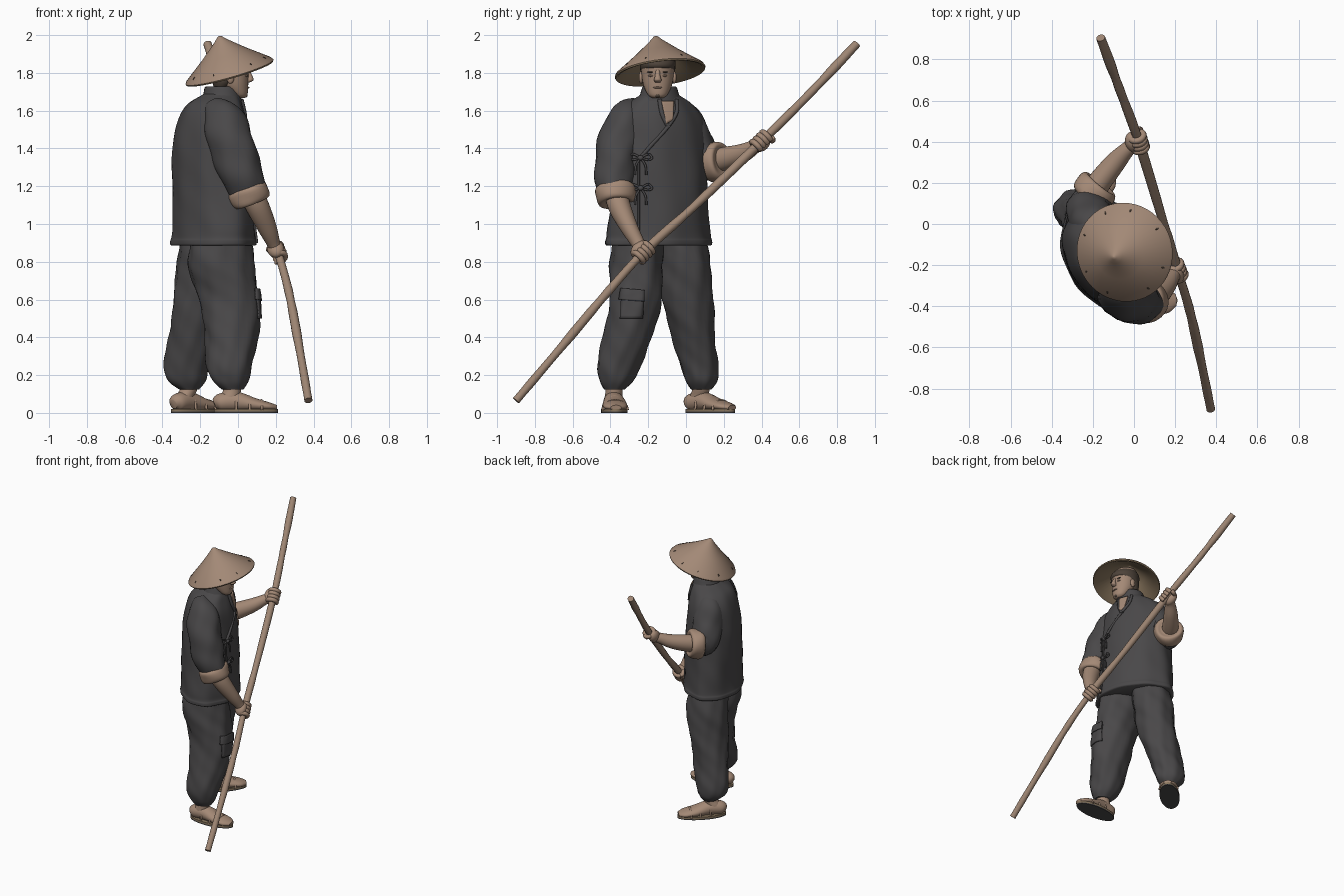
import bpy, bmesh, math, random
from math import sin, cos, pi, radians
from mathutils import Vector, Matrix
from mathutils.bvhtree import BVHTree

random.seed(4)
if "Cube" in bpy.data.objects:
    bpy.data.objects.remove(bpy.data.objects["Cube"])


def material(name, r, g, b):
    m = bpy.data.materials.new(name)
    m.use_nodes = True
    m.diffuse_color = (r, g, b, 1)
    bsdf = m.node_tree.nodes["Principled BSDF"]
    bsdf.inputs["Base Color"].default_value = (r, g, b, 1)
    bsdf.inputs["Roughness"].default_value = 0.8
    return m


SKIN = material("skin", .37, .25, .18)
STRAW = material("straw", .365, .25, .182)
LINING = material("dark straw lining", .25, .18, .11)
WOOD = material("wood", .34, .235, .17)
CLOTH = material("charcoal cloth", .067, .064, .066)
HAIR = material("brown hair", .075, .056, .042)


def finish(name, verts, faces, mat, angle=50):
    me = bpy.data.meshes.new(name)
    me.from_pydata([tuple(v) for v in verts], [], faces)
    bm = bmesh.new()
    bm.from_mesh(me)
    bmesh.ops.recalc_face_normals(bm, faces=bm.faces)
    bm.to_mesh(me)
    bm.free()
    me.materials.append(mat)
    ob = bpy.data.objects.new(name, me)
    bpy.context.collection.objects.link(ob)
    bpy.ops.object.select_all(action="DESELECT")
    ob.select_set(True)
    bpy.context.view_layer.objects.active = ob
    bpy.ops.object.shade_smooth_by_angle(angle=radians(angle))
    return ob


def spline(keys, steps):
    """Smooth interpolation through tuples of any length."""
    out = []
    for i in range(len(keys) - 1):
        p = [keys[max(0, min(len(keys) - 1, i + k))] for k in (-1, 0, 1, 2)]
        for j in range(steps):
            t = j / steps
            out.append([b + .5 * t * (c - a + t * (2*a - 5*b + 4*c - d + t * (3*(b - c) + d - a)))
                        for a, b, c, d in zip(*p)])
    return out + [list(keys[-1])]


def sweep(name, keys, mat, level=False, yaw=0, steps=6, sides=28, fold=None):
    """Skin elliptical rings (x, y, z, a, b): level rings, or rings across the path."""
    rings = spline(keys, steps)
    pts = [Vector(r[:3]) for r in rings]
    d = pts[-1] - pts[0]
    ref = Vector((0, 0, 1)) if abs(d.z) < .7 * d.length else Vector((0, 1, 0))
    verts, faces, n = [], [], len(rings)
    for i, r in enumerate(rings):
        if level:
            u, v = Vector((cos(yaw), sin(yaw), 0)), Vector((-sin(yaw), cos(yaw), 0))
        else:
            t = (pts[min(i + 1, n - 1)] - pts[max(i - 1, 0)]).normalized()
            u = t.cross(ref).normalized()
            v = u.cross(t)
        for k in range(sides):
            q = 2 * pi * k / sides
            f = 1 + (fold(q, r[2]) if fold else 0)
            verts.append(pts[i] + f * (max(r[3], .001) * cos(q) * u + max(r[4], .001) * sin(q) * v))
    for i in range(n - 1):
        a, b = i * sides, (i + 1) * sides
        faces += [(a + k, a + (k + 1) % sides, b + (k + 1) % sides, b + k) for k in range(sides)]
    faces += [tuple(range(sides)), tuple(range((n - 1) * sides, n * sides))]
    return finish(name, verts, faces, mat)


def tube(name, pts, r, mat, **kw):
    return sweep(name, [(*p, r, r) for p in pts], mat, sides=10, **kw)


def blob(name, loc, size, mat, rot=None):
    bm = bmesh.new()
    bmesh.ops.create_uvsphere(bm, u_segments=20, v_segments=12, radius=1)
    m = Matrix.Translation(loc) @ (rot or Matrix()) @ Matrix.Diagonal((*size, 1))
    verts = [m @ v.co for v in bm.verts]
    faces = [tuple(v.index for v in f.verts) for f in bm.faces]
    bm.free()
    return finish(name, verts, faces, mat)


def onto(ob, y, z, lift=0):
    """Point on the chest side of an object."""
    me = ob.data
    tree = BVHTree.FromPolygons([v.co for v in me.vertices], [p.vertices[:] for p in me.polygons])
    hit = tree.ray_cast(Vector((2, y, z)), Vector((-1, 0, 0)))[0]
    return (hit or Vector((0, y, z))) + Vector((lift, 0, 0))


def patch(name, ob, corners, mat, lift=.007, n=8):
    """Thin plate following an object's surface between four (y, z) corners."""
    a, b, c, d = [Vector(p) for p in corners]
    verts, faces = [], []
    for i in range(n + 1):
        for j in range(n + 1):
            p = a.lerp(b, i / n).lerp(d.lerp(c, i / n), j / n)
            verts.append(onto(ob, p.x, p.y, lift))
    for i in range(n):
        for j in range(n):
            k = i * (n + 1) + j
            faces.append((k, k + 1, k + n + 2, k + n + 1))
    plate = finish(name, verts, faces, mat)
    mod = plate.modifiers.new("thickness", "SOLIDIFY")
    mod.thickness, mod.offset = .008, 0


# Trousers
baggy = lambda q, z: .03 * sin(3 * q + 17 * z) + .025 * sin(8 * q - 12 * z) + .015 * sin(5 * q + 45 * z)
front_leg = sweep("front_trouser_leg", [
    (-.09, -.255, .94, .15, .13), (-.09, -.262, .78, .176, .14), (-.045, -.267, .6, .158, .138),
    (-.035, -.31, .4, .14, .128), (-.045, -.355, .25, .12, .115), (-.04, -.37, .17, .095, .09),
    (-.03, -.38, .125, .06, .055)], CLOTH, level=True, sides=40, fold=baggy)
sweep("rear_trouser_leg", [
    (-.17, -.03, .94, .13, .125), (-.18, -.005, .78, .147, .138), (-.2, .008, .6, .138, .136),
    (-.24, .04, .4, .127, .112), (-.272, .07, .25, .118, .1), (-.272, .08, .17, .1, .085),
    (-.26, .08, .125, .055, .055)], CLOTH, level=True, sides=40, fold=baggy)
patch("leg_pocket", front_leg, [(-.35, .5), (-.23, .5), (-.22, .63), (-.34, .64)], CLOTH)
patch("pocket_flap", front_leg, [(-.355, .6), (-.22, .59), (-.22, .65), (-.345, .66)], CLOTH, .014)

# Jacket with turned hem and collar
TURN = radians(115)
drape = lambda q, z: .012 * sin(9 * q + 4 * z) + .012 * sin(4 * q - 11 * z) + .006 * sin(6 * q + 30 * z)
jacket = sweep("jacket", [
    (-.13, -.147, .885, .282, .2), (-.13, -.147, .892, .292, .208), (-.13, -.147, .912, .292, .208),
    (-.13, -.147, .932, .286, .203), (-.13, -.147, 1.0, .281, .2), (-.135, -.14, 1.2, .263, .198),
    (-.14, -.14, 1.4, .257, .19), (-.135, -.14, 1.54, .247, .168), (-.125, -.14, 1.63, .185, .14),
    (-.095, -.14, 1.68, .11, .1), (-.085, -.14, 1.7, .085, .08)], CLOTH, level=True, yaw=TURN, sides=56, fold=drape)
sweep("collar", [(-.09, -.14, 1.65, .12, .108), (-.085, -.14, 1.69, .103, .097),
                 (-.085, -.14, 1.725, .09, .09), (-.08, -.14, 1.72, .075, .075),
                 (-.075, -.14, 1.68, .07, .07)], CLOTH, level=True, yaw=TURN, steps=3)
patch("open_neck", jacket, [(-.105, 1.53), (-.07, 1.55), (-.065, 1.65), (-.13, 1.65)], SKIN, .012)


def cord(name, yz, r, lift=.004):
    tube(name, [onto(jacket, y, z, lift) for y, z in yz], r, CLOTH)


cord("lapel_edge", [(-.05, 1.66), (-.05, 1.59), (-.1, 1.51), (-.19, 1.41), (-.25, 1.34)], .01)
cord("inner_lapel", [(-.14, 1.66), (-.125, 1.58), (-.09, 1.51)], .012)
cord("front_seam", [(-.25, 1.34), (-.25, 1.18), (-.25, 1.04), (-.25, .9)], .006)
for z in (1.35, 1.19):
    blob("tie_knot", onto(jacket, -.24, z, .012), (.014, .016, .014), CLOTH)
    for s in (-1, 1):
        cord("tie_loop", [(-.24, z), (-.24 + s * .04, z + .02), (-.24 + s * .06, z), (-.24 + s * .04, z - .01), (-.24, z)], .006, .012)
        cord("tie_end", [(-.24, z), (-.24 + s * .025, z - .04), (-.24 + s * .03, z - .09)], .006, .01)

# Sleeves and forearms
crease = lambda q, z: .035 * sin(2 * q + 34 * z) + .025 * sin(5 * q - 24 * z)
sweep("lowered_sleeve", [(-.13, -.25, 1.62, .06, .06), (-.08, -.31, 1.55, .11, .1), (-.035, -.358, 1.42, .12, .112),
                         (.015, -.378, 1.27, .115, .108), (.055, -.375, 1.17, .095, .09)], CLOTH, fold=crease)
sweep("raised_sleeve", [(-.16, -.05, 1.61, .06, .06), (-.195, -.005, 1.54, .1, .1), (-.212, .035, 1.43, .11, .105),
                        (-.215, .085, 1.345, .108, .105), (-.195, .145, 1.32, .09, .09)], CLOTH, fold=crease)
sweep("lowered_forearm", [(.05, -.375, 1.2, .06, .06), (.1, -.355, 1.1, .062, .06), (.155, -.3, .98, .05, .046),
                          (.187, -.255, .9, .036, .036), (.2, -.24, .87, .035, .035)], SKIN)
sweep("raised_forearm", [(-.24, .1, 1.33, .06, .06), (-.17, .2, 1.345, .058, .062), (-.09, .3, 1.375, .05, .05),
                         (-.03, .365, 1.41, .037, .037), (0, .39, 1.42, .035, .035)], SKIN)


# Rolled cuffs
def cuff(name, loc, axis):
    roll = sweep(name, [(0, 0, z, r, r) for z, r in ((-.04, .065), (-.05, .085), (-.03, .106), (.025, .104), (.047, .088), (.04, .06))],
                 SKIN, level=True, steps=4, fold=lambda q, z: .03 * sin(3 * q + 40 * z))
    roll.data.transform(Matrix.Translation(loc) @ Vector(axis).to_track_quat("Z", "Y").to_matrix().to_4x4())


cuff("lowered_cuff", (.06, -.372, 1.155), (.35, .1, -.9))
cuff("raised_cuff", (-.19, .158, 1.33), (.6, .75, .12))

# Staff, slightly bowed and knotty
staff_line = [(.373, -.9, .065), (.322, -.65, .36), (.268, -.41, .645), (.207, -.21, .865),
              (.13, .05, 1.1), (.02, .41, 1.447), (-.07, .655, 1.69), (-.162, .905, 1.955)]
knotty = []
for p in spline(staff_line, 5):
    r = .0225 + random.uniform(-.002, .0025)
    knotty.append((*p, r, r))
sweep("staff", knotty, WOOD, steps=3, sides=14)


# Hands gripping the staff
def hand(name, grip, back, axis):
    axis, grip = Vector(axis).normalized(), Vector(grip)
    out = (Vector(back) - grip)
    out = (out - out.dot(axis) * axis).normalized()
    side = axis.cross(out)
    m = Matrix((out, side, axis)).transposed().to_4x4()
    blob(name + "_palm", grip + out * .03, (.036, .045, .056), SKIN, m)
    for i in range(4):
        c = grip + axis * (.025 * i - .038)
        arc = [c + .033 * (cos(q) * out + sin(q) * side) for q in [-.4 + .5 * k for k in range(10)]]
        tube(name + "_finger", arc, .0155, SKIN, steps=2)
    tube(name + "_thumb", [grip + out * .04 + axis * .03, grip - side * .036 + axis * .045,
                           grip - side * .028 - out * .02 + axis * .05], .015, SKIN)


hand("lowered_hand", (.208, -.225, .85), (.175, -.27, .92), (-.3, .75, .75))
hand("raised_hand", (.022, .4, 1.437), (-.05, .35, 1.38), (-.28, .95, .9))

# Head
sweep("neck", [(-.085, -.14, 1.6, .07, .07), (-.06, -.145, 1.7, .058, .06), (-.05, -.15, 1.78, .06, .06)], SKIN, level=True)
sweep("head", [(.015, -.15, 1.668, .022, .03), (.005, -.15, 1.685, .045, .052), (-.02, -.15, 1.73, .074, .074),
               (-.032, -.15, 1.78, .088, .084), (-.04, -.15, 1.85, .098, .088), (-.05, -.15, 1.9, .08, .076),
               (-.055, -.15, 1.925, .03, .03)], SKIN, level=True)
sweep("hair", [(-.09, -.15, 1.715, .035, .06), (-.075, -.15, 1.75, .06, .082), (-.062, -.15, 1.8, .08, .09),
               (-.042, -.15, 1.832, .106, .094), (-.045, -.15, 1.865, .104, .093), (-.052, -.15, 1.91, .07, .07)], HAIR, level=True)
sweep("nose", [(.05, -.15, 1.815, .01, .011), (.062, -.15, 1.785, .014, .014), (.064, -.15, 1.762, .018, .02),
               (.052, -.15, 1.75, .012, .014)], SKIN, level=True)
blob("mouth", (.052, -.15, 1.722), (.009, .024, .005), SKIN)
blob("chin_beard", (.034, -.15, 1.681), (.017, .018, .013), HAIR)
for s in (-1, 1):
    blob("ear", (-.04, -.15 + s * .088, 1.775), (.02, .012, .032), SKIN)
    blob("eyelid", (.044, -.15 + s * .034, 1.785), (.009, .016, .006), SKIN)
    blob("eyebrow", (.047, -.15 + s * .036, 1.804), (.008, .02, .004), HAIR)

# Conical hat, tilted back, with a darker inside
tilt = Matrix.Translation((-.045, -.137, 1.805)) @ Vector((-.27, -.12, .95)).to_track_quat("Z", "Y").to_matrix().to_4x4()
hat = sweep("hat", [(0, 0, z, r, r) for r, z in
            ((.004, .182), (.12, .083), (.226, -.006), (.238, -.008), (.242, 0), (.235, .012), (.12, .1), (.035, .172), (.012, .195), (.002, .2))],
            STRAW, level=True, steps=1, sides=48)
hat.data.materials.append(LINING)
for face in hat.data.polygons:
    face.material_index = int(face.normal.z < -.1)
hat.data.transform(tilt)
for i in range(8):
    q = 2 * pi * i / 8 + random.uniform(-.25, .25)
    rot = Matrix.Rotation(q, 4, "Z") @ Matrix.Rotation(radians(38), 4, "Y")
    stitch = blob("hat_stitch", (.212 * cos(q), .212 * sin(q), .03), (.009, .004, .003), HAIR, rot)
    stitch.data.transform(tilt)


# Feet in low strapped sandals
def foot(name, heel, yaw, length, ankle):
    f, w = Vector((cos(yaw), sin(yaw), 0)), Vector((-sin(yaw), cos(yaw), 0))
    at = lambda s, z: (*(Vector((*heel, z)) + f * s * length)[:],)
    sweep(name + "_foot", [(*at(s, z), a, b) for s, z, a, b in (
        (.01, .045, .025, .025), (.1, .055, .05, .047), (.35, .06, .054, .052), (.62, .044, .064, .036),
        (.85, .033, .06, .024), (.98, .027, .028, .014))], SKIN)
    sweep(name + "_ankle", [(*at(.28, .05), .062, .05), (*at(.26, .085), .053, .047), (*ankle, .13, .047, .045),
                            (*ankle, .2, .05, .05)], SKIN, level=True, yaw=yaw)
    c = at(.5, 0)
    for part, z0, z1, mat in (("_sole", 0, .008, CLOTH), ("_sandal", .007, .021, LINING)):
        sweep(name + part, [(c[0], c[1], z, length * .5, .07) for z in (z0, z1)], mat, level=True, yaw=yaw, steps=1, sides=36)
    for s, h, half in ((.34, .112, .056), (.55, .086, .063), (.74, .066, .066)):
        b = Vector(at(s, .015))
        tube(name + "_strap", [b + w * half * cos(q) + Vector((0, 0, (h - .015) * sin(q))) for q in [pi * k / 8 for k in range(9)]],
             .007, SKIN, steps=2)


foot("front", (-.128, -.388), radians(3), .34, (-.03, -.38))
foot("rear", (-.345, .006), radians(45), .345, (-.26, .08))
